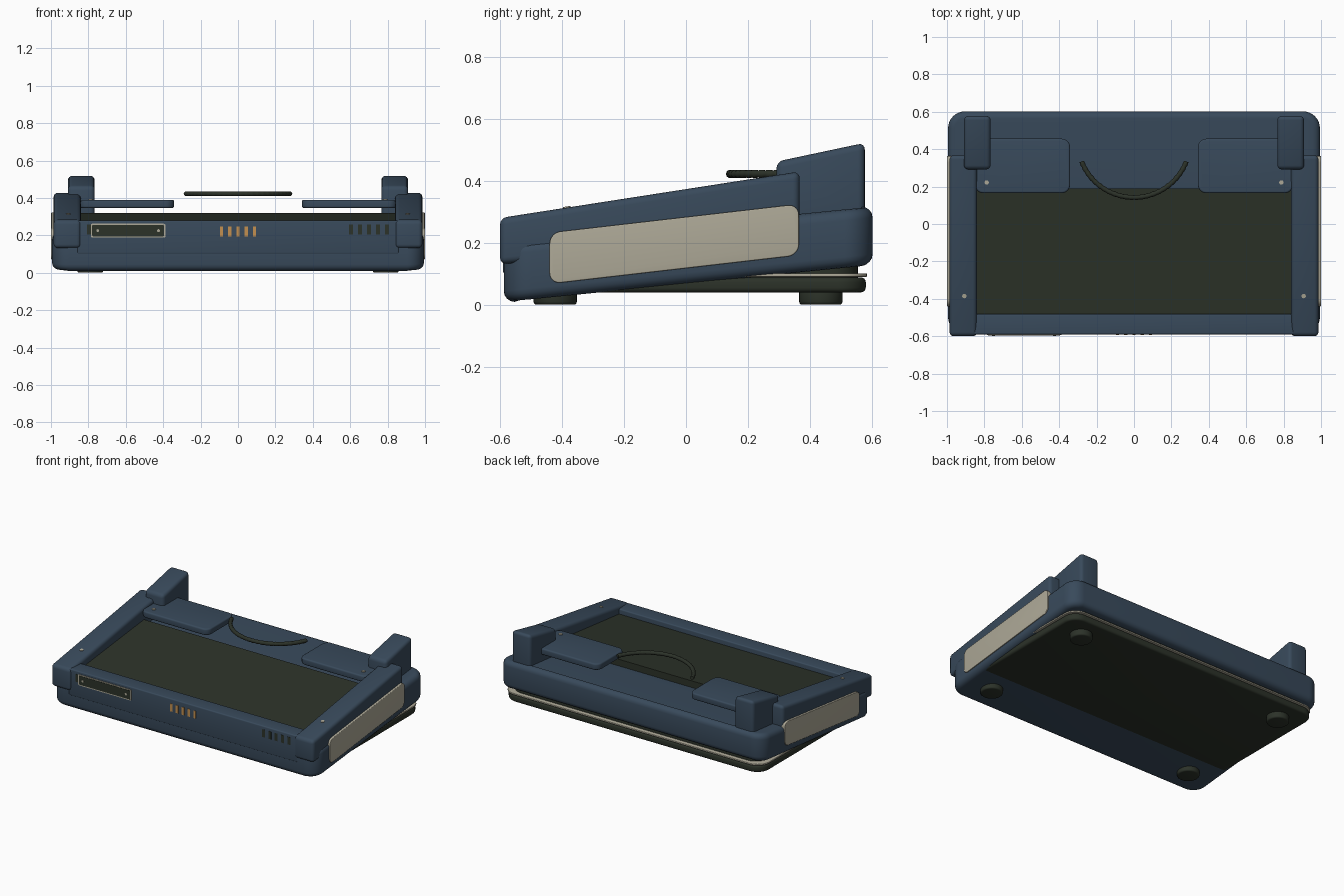
import bpy, bmesh, math
from mathutils import Matrix

cube = bpy.data.objects.get("Cube")
if cube:
    bpy.data.objects.remove(cube, do_unlink=True)


def material(name, rgb):
    mat = bpy.data.materials.new(name)
    mat.use_nodes = True
    color = (*rgb, 1)
    mat.diffuse_color = color
    mat.node_tree.nodes["Principled BSDF"].inputs["Base Color"].default_value = color
    return mat


BLUE = material("slate_blue", (0.04, 0.068, 0.105))
DARK = material("dark_olive", (0.025, 0.032, 0.022))
BEIGE = material("warm_beige", (0.42, 0.395, 0.31))
GOLD = material("contact_gold", (0.55, 0.28, 0.08))


def finish(name, bm, mat):
    bmesh.ops.recalc_face_normals(bm, faces=bm.faces)
    mesh = bpy.data.meshes.new(name)
    bm.to_mesh(mesh)
    bm.free()
    mesh.materials.append(mat)
    obj = bpy.data.objects.new(name, mesh)
    bpy.context.collection.objects.link(obj)
    bpy.ops.object.select_all(action="DESELECT")
    obj.select_set(True)
    bpy.context.view_layer.objects.active = obj
    bpy.ops.object.shade_smooth_by_angle(angle=math.radians(35))
    return obj


def slab(name, mat, xs, ys, zs, slopes=(0, 0), corner=0, axis=2, bevel=0.0):
    """Rounded box; zs are bottom and top heights at y = 0, slopes tilt them."""
    bm = bmesh.new()
    bmesh.ops.create_cube(bm, size=1)
    for v in bm.verts:
        for i, span in enumerate((xs, ys, zs)):
            v.co[i] = span[0] if v.co[i] < 0 else span[1]
    if corner:
        edges = [e for e in bm.edges
                 if abs(e.verts[0].co[axis] - e.verts[1].co[axis]) > 1e-5]
        bmesh.ops.bevel(bm, geom=edges, offset=corner, segments=8,
                        affect="EDGES", profile=0.5)
    for v in bm.verts:
        t = (v.co.z - zs[0]) / (zs[1] - zs[0])
        v.co.z += v.co.y * (slopes[0] * (1 - t) + slopes[1] * t)
    if bevel:
        edges = [e for e in bm.edges if e.calc_face_angle(0) > 0.6]
        bmesh.ops.bevel(bm, geom=edges, offset=bevel, segments=4,
                        affect="EDGES", profile=0.5, clamp_overlap=True)
    return finish(name, bm, mat)


def disc(name, mat, center, radius, depth, rotation=None, bevel=0.0, sides=32):
    bm = bmesh.new()
    bmesh.ops.create_cone(bm, cap_ends=True, segments=sides, radius1=radius,
                          radius2=radius, depth=depth)
    if bevel:
        rim = [e for e in bm.edges if e.calc_face_angle(0) > 0.6]
        bmesh.ops.bevel(bm, geom=rim, offset=bevel, segments=3,
                        affect="EDGES", profile=0.5)
    spin = rotation or Matrix.Identity(4)
    bmesh.ops.transform(bm, matrix=Matrix.Translation(center) @ spin, verts=bm.verts)
    return finish(name, bm, mat)


def span(side, a, b):
    """Mirror an x range to the given side."""
    return (a, b) if side > 0 else (-b, -a)


# Sloping body, front wall and recessed top panel
slab("body", BLUE, (-0.994, 0.994), (-0.588, 0.602), (0.068, 0.256), (0.1, 0.1),
     corner=0.09, bevel=0.035)
slab("front_wall", BLUE, (-0.86, 0.86), (-0.59, -0.482), (0.1, 0.28), bevel=0.008)
slab("top_panel", DARK, (-0.845, 0.845), (-0.485, 0.19), (0.2, 0.299), (0.1, 0.11))

# Level base under the body, with its beige seam
slab("base_plate", DARK, (-0.97, 0.97), (-0.4, 0.58), (0.04, 0.088),
     corner=0.09, bevel=0.015)
slab("base_seam", BEIGE, (-0.975, 0.975), (-0.2, 0.584), (0.09, 0.101),
     corner=0.09, bevel=0.003)
slab("base_core", DARK, (-0.94, 0.94), (-0.1, 0.555), (0.08, 0.14), corner=0.09)

rail_tilt = Matrix.Rotation(math.atan(0.155), 4, "X")
for side, label in ((1, "left"), (-1, "right")):
    # Side rails, inlaid side plates and rear posts
    slab(f"{label}_rail", BLUE, span(side, 0.84, 0.986), (-0.6, 0.367),
         (0.19, 0.373), (0.1, 0.155), bevel=0.022)
    slab(f"{label}_side_plate", BEIGE, span(side, 0.95, 1.0), (-0.44, 0.364),
         (0.118, 0.283), (0.115, 0.115), corner=0.035, axis=0, bevel=0.004)
    slab(f"{label}_rear_post", BLUE, span(side, 0.767, 0.909), (0.292, 0.577),
         (0.26, 0.4), (0.0, 0.212), bevel=0.022)
    # Raised flaps over the rear deck
    slab(f"{label}_flap", BLUE, span(side, 0.342, 0.85), (0.165, 0.456),
         (0.346, 0.39), corner=0.045, bevel=0.01)
    # Screws
    disc(f"{label}_rail_screw", BEIGE, (side * 0.907, -0.385, 0.314), 0.012, 0.006,
         rail_tilt, sides=16)
    disc(f"{label}_flap_screw", BEIGE, (side * 0.788, 0.222, 0.391), 0.012, 0.006,
         sides=16)
    # Feet
    for y, end in ((-0.422, "front"), (0.435, "rear")):
        disc(f"{label}_{end}_foot", DARK, (side * 0.79, y, 0.025), 0.07, 0.05,
             bevel=0.01)
    # Vent slots on the front wall
    for i in range(5):
        x = 0.605 + i * 0.048
        slab(f"{label}_vent_{i + 1}", DARK, span(side, x - 0.011, x + 0.011),
             (-0.5915, -0.585), (0.205, 0.257))

# Framed plate with two screws on the front wall
slab("plate_frame", BEIGE, (-0.787, -0.388), (-0.594, -0.586), (0.188, 0.262),
     corner=0.008, axis=1)
slab("plate_face", DARK, (-0.78, -0.395), (-0.596, -0.588), (0.195, 0.255),
     corner=0.006, axis=1)
facing_front = Matrix.Rotation(math.pi / 2, 4, "X")
for i, x in enumerate((-0.75, -0.425)):
    disc(f"plate_screw_{i + 1}", BEIGE, (x, -0.5955, 0.225), 0.008, 0.005,
         facing_front, sides=12)

# Gold contacts in the middle of the front wall
for i in range(5):
    x = (i - 2) * 0.044
    slab(f"contact_{i + 1}", GOLD, (x - 0.009, x + 0.009), (-0.593, -0.587),
         (0.195, 0.247))

# Ribbed cable arc above the deck
curve = bpy.data.curves.new("cable", "CURVE")
curve.dimensions = "3D"
curve.bevel_depth = 0.0135
curve.bevel_resolution = 3
curve.use_fill_caps = True
line = curve.splines.new("POLY")
count = 73
line.points.add(count - 1)
for i, point in enumerate(line.points):
    a = math.radians(-69 + 138 * i / (count - 1))
    point.co = (0.3 * math.sin(a), 0.442 - 0.3 * math.cos(a), 0.422, 1)
    point.radius = 1 if i % 3 else 0.85
curve.materials.append(DARK)
bpy.context.collection.objects.link(bpy.data.objects.new("cable", curve))
